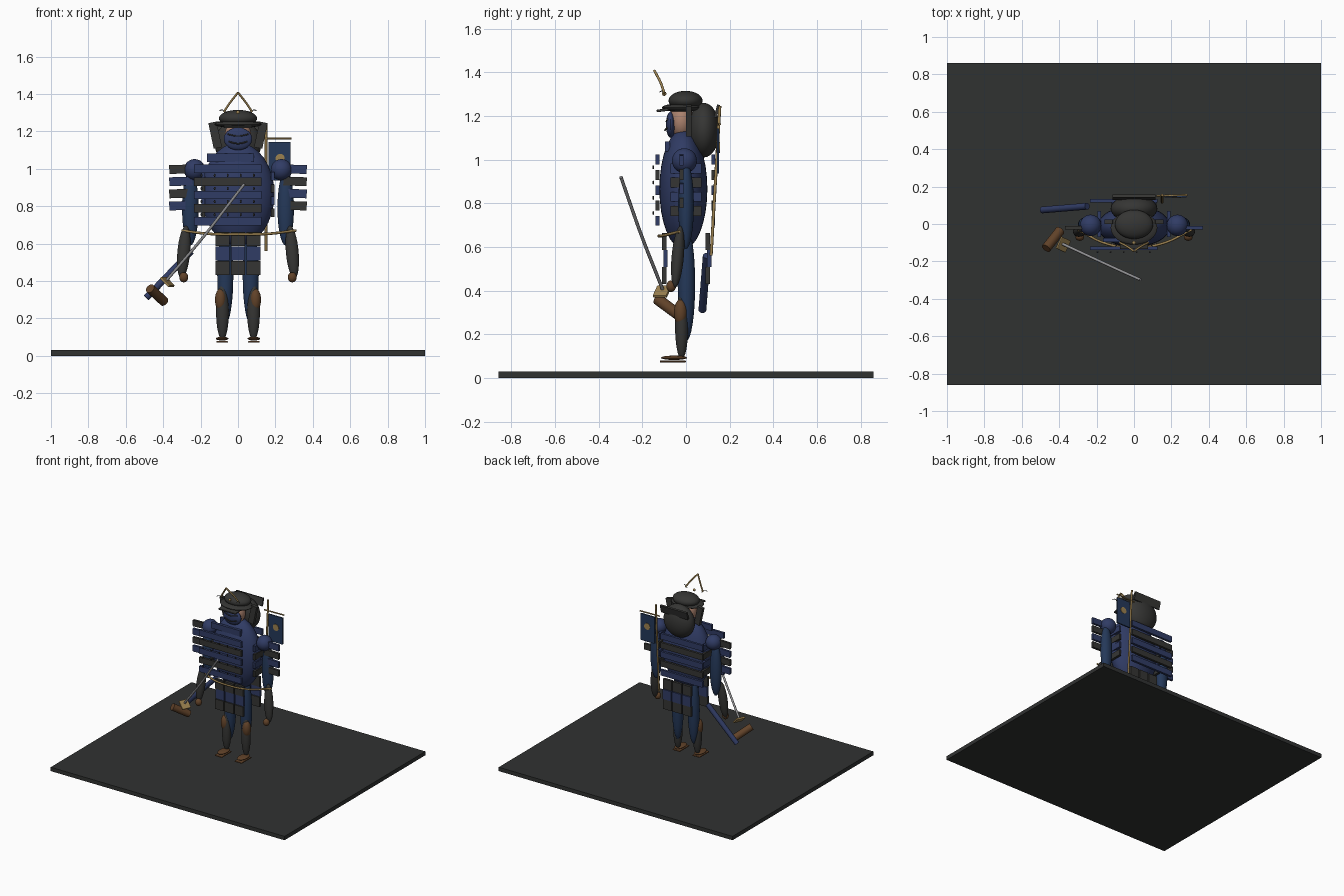
import bpy
from math import radians
from mathutils import Vector

if "Cube" in bpy.data.objects:
    bpy.data.objects.remove(bpy.data.objects["Cube"])


def material(name, rgb):
    m = bpy.data.materials.new(name)
    m.diffuse_color = (*rgb, 1)
    m.use_nodes = True
    m.node_tree.nodes["Principled BSDF"].inputs["Base Color"].default_value = m.diffuse_color
    return m


DARK = material("charcoal", (.036, .036, .034))
GROUND = material("slate", (.03, .032, .031))
BLUE = material("lacquer_blue", (.03, .045, .13))
CLOTH = material("cloth_blue", (.018, .04, .10))
GOLD = material("brass", (.33, .22, .08))
BROWN = material("leather", (.12, .055, .022))
STEEL = material("steel", (.3, .3, .31))
SKIN = material("skin", (.42, .23, .16))


def finish(name, mat, smooth=False):
    o = bpy.context.object
    o.name = name
    o.data.materials.append(mat)
    bpy.ops.object.transform_apply(location=False, rotation=False, scale=True)
    if smooth:
        bpy.ops.object.shade_smooth_by_angle()
    return o


def box(name, loc, size, mat, rot=(0, 0, 0), bevel=0):
    bpy.ops.mesh.primitive_cube_add(size=1, location=loc, rotation=rot)
    bpy.context.object.scale = size
    o = finish(name, mat)
    if bevel:
        b = o.modifiers.new("bevel", "BEVEL")
        b.width, b.segments = bevel, 2
    return o


def ball(name, loc, radii, mat, rot=(0, 0, 0)):
    bpy.ops.mesh.primitive_uv_sphere_add(segments=32, ring_count=16, location=loc, rotation=rot)
    bpy.context.object.scale = radii
    return finish(name, mat, True)


def rod(name, a, b, r, mat, sides=20):
    a, b = Vector(a), Vector(b)
    bpy.ops.mesh.primitive_cylinder_add(vertices=sides, radius=r, depth=(b - a).length, location=(a + b) / 2)
    bpy.context.object.rotation_euler = (b - a).to_track_quat('Z', 'Y').to_euler()
    return finish(name, mat, True)


def tube(name, pts, r, mat):
    c = bpy.data.curves.new(name, 'CURVE')
    c.dimensions = '3D'
    c.bevel_depth, c.bevel_resolution, c.use_fill_caps = r, 2, True
    s = c.splines.new('BEZIER')
    s.bezier_points.add(len(pts) - 1)
    for p, co in zip(s.bezier_points, pts):
        p.co = co
        p.handle_left_type = p.handle_right_type = 'AUTO'
    c.materials.append(mat)
    o = bpy.data.objects.new(name, c)
    bpy.context.collection.objects.link(o)
    return o


# base slab
box("ground_slab", (0, 0, .015), (2, 1.72, .03), GROUND)

# torso, head, face mask
ball("torso", (0, -.012, .865), (.195, .11, .275), BLUE)
ball("head", (0, -.02, 1.18), (.07, .055, .085), SKIN)
ball("face_mask", (0, -.07, 1.16), (.076, .022, .06), BLUE)
tube("mask_mouth", [(-.05, -.088, 1.145), (0, -.096, 1.135), (.05, -.088, 1.145)], .004, DARK)
tube("mask_brow", [(-.055, -.085, 1.185), (0, -.09, 1.175), (.055, -.085, 1.185)], .004, DARK)

# helmet bowl, brim, visor, neck guard
ball("helmet_bowl", (0, -.002, 1.27), (.102, .078, .045), DARK)
ball("helmet_brim", (0, -.02, 1.238), (.125, .09, .02), DARK)
box("helmet_visor", (0, -.095, 1.228), (.15, .08, .012), DARK, (radians(8), 0, 0), .004)
ball("neck_guard", (0, .082, 1.135), (.125, .072, .125), DARK)
box("neck_guard_flare", (0, .142, 1.222), (.23, .014, .06), DARK, (radians(-15), 0, 0))
ball("crest_stud", (0, -.1, 1.302), (.01, .01, .01), GOLD)

# limbs, shoulders, helmet flaps and crest horns on both sides
for s, side in ((-1, "left"), (1, "right")):
    box(f"helmet_flap_{side}", (s * .122, .012, 1.18), (.045, .025, .14), DARK, (0, s * radians(12), 0))
    tube(f"crest_horn_{side}", [(s * .075, -.1, 1.305), (s * .045, -.115, 1.35), (0, -.145, 1.408)], .006, GOLD)
    tube(f"crest_whisker_{side}", [(s * .06, -.1, 1.30), (s * .085, -.11, 1.315), (s * .1, -.12, 1.31)], .002, DARK)
    ball(f"shoulder_{side}", (s * .232, -.007, .995), (.057, .057, .057), BLUE)
    ball(f"upper_arm_{side}", (s * .255, 0, .79), (.044, .036, .2), CLOTH)
    ball(f"forearm_{side}", (s * .29, -.038, .555), (.034, .028, .142), DARK, (radians(-5), s * radians(-5), 0))
    ball(f"hand_{side}", (s * .29, -.068, .42), (.024, .022, .027), BROWN)
    ball(f"thigh_{side}", (s * .068, .002, .43), (.043, .04, .26), CLOTH)
    ball(f"shin_{side}", (s * .083, -.02, .235), (.034, .03, .15), DARK)
    ball(f"knee_guard_{side}", (s * .093, -.025, .3), (.03, .03, .06), BROWN)
    ball(f"foot_{side}", (s * .085, -.055, .092), (.034, .06, .01), BROWN)
    box(f"sandal_{side}", (s * .085, -.06, .075), (.062, .12, .009), BROWN, bevel=.004)
    # shoulder guard lames
    for i in range(4):
        box(f"shoulder_guard_{side}_{i}", (s * .305, -.02, .998 - i * .065), (.125, .018, .047),
            (DARK, BLUE)[(i + (s > 0)) % 2], (0, s * radians(2), 0))
    # side plates of the cuirass
    for i in range(4):
        box(f"side_plate_{side}_{i}", (s * .185, 0, .96 - i * .065), (.018, .14, .045), (BLUE, DARK)[i % 2])

# front and back cuirass lames, lacing studs and skirt plates
box("collar_plate", (-.04, -.085, 1.06), (.25, .022, .045), BLUE)
for y, face in ((-.13, "front"), (.125, "back")):
    for i in range(5):
        z = 1.0 - i * .07
        box(f"{face}_lame_{i}", (-.055, y, z), (.36, .018, .045), (BLUE, DARK)[i % 2])
    for c in (-1, 0, 1):
        for r in range(3):
            box(f"{face}_skirt_{c}_{r}", (c * .083, (-.1 if y < 0 else .1) + (.006 if r % 2 else 0), .625 - r * .078),
                (.074, .02, .076), (DARK, BLUE, DARK)[r])
for i in range(4):
    for j in range(5):
        ball(f"lacing_stud_{i}_{j}", (-.195 + j * .07, -.15, .965 - i * .07), (.005, .004, .009), DARK)

# waist cord
tube("waist_cord", [(-.3, -.03, .67), (-.15, -.105, .652), (0, -.125, .65), (.15, -.105, .652), (.31, -.03, .67)],
     .007, GOLD)

# back banner
rod("banner_pole", (.15, .115, .56), (.15, .155, 1.245), .007, GOLD, 12)
rod("banner_crossbar", (.12, .15, 1.162), (.285, .155, 1.162), .005, GOLD, 12)
box("banner_cloth", (.222, .147, 1.04), (.118, .01, .205), CLOTH)
rod("banner_disc", (.225, .139, 1.055), (.225, .155, 1.055), .025, GOLD, 24)

# scabbard
rod("scabbard", (-.25, .095, .56), (-.49, .075, .31), .018, BLUE)

# sword
tube("sword_blade", [(-.385, -.105, .40), (-.17, -.205, .655), (-.05, -.26, .81), (.035, -.298, .92)], .008, STEEL)
g = Vector((.35, -.16, .42)).to_track_quat('Z', 'Y').to_euler()
box("sword_guard", (-.378, -.11, .395), (.07, .07, .014), GOLD, g, .004)
rod("sword_grip", (-.47, -.13, .36), (-.395, -.035, .29), .026, BROWN)
